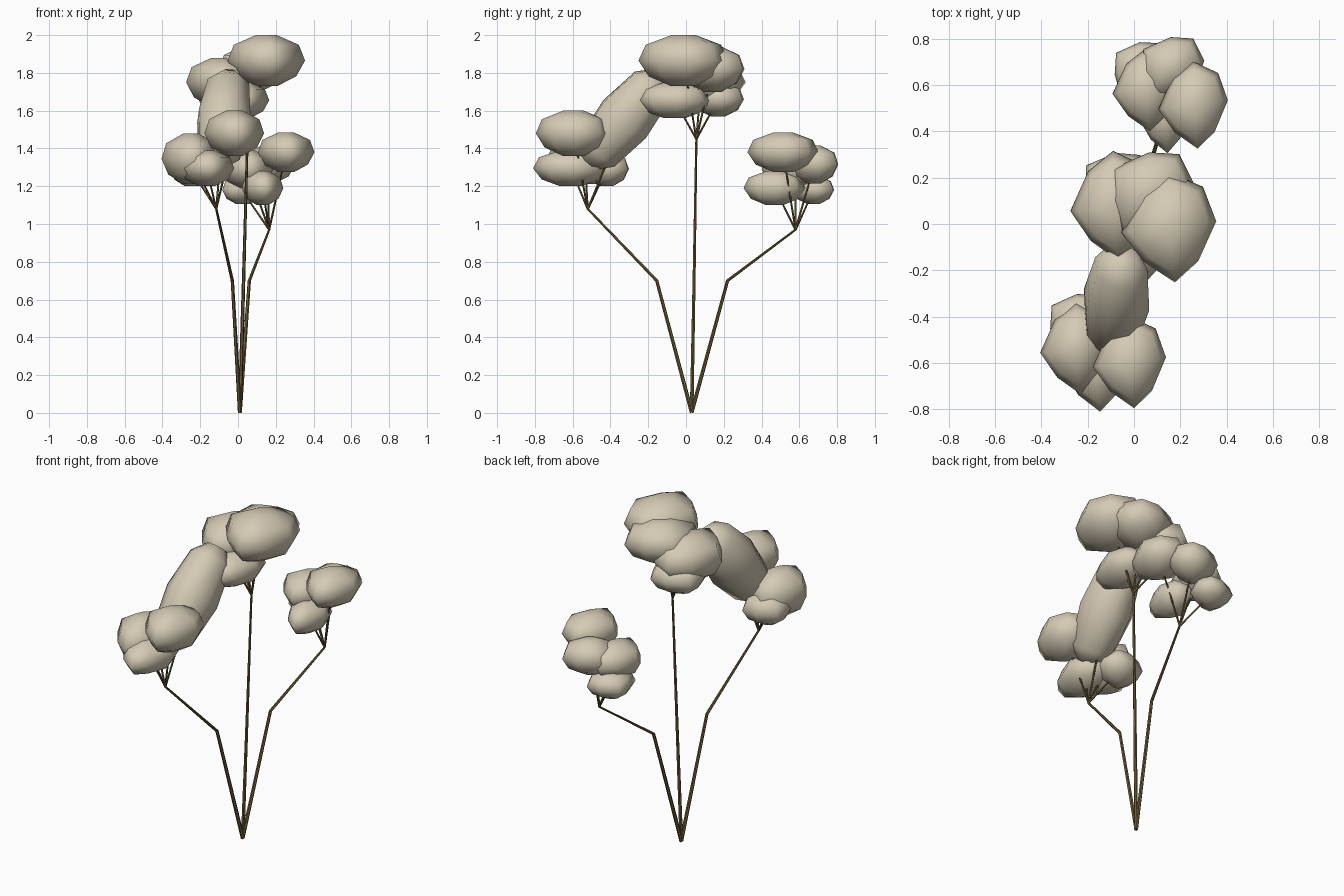
import bpy, bmesh, math
from mathutils import Vector, Euler

if "Cube" in bpy.data.objects:
    bpy.data.objects.remove(bpy.data.objects["Cube"])


def material(name, rgb):
    m = bpy.data.materials.new(name)
    m.diffuse_color = (*rgb, 1)
    m.use_nodes = True
    m.node_tree.nodes["Principled BSDF"].inputs["Base Color"].default_value = m.diffuse_color
    return m


LEAF = material("pale_foliage", (0.66, 0.595, 0.46))
BARK = material("dark_bark", (0.15, 0.105, 0.04))

# Plan outline of one foliage clump and its (height, radius) rings
OUTLINE = [(0, .98), (.72, .72), (1, .1), (.62, -.62),
           (.13, -1), (-.52, -.64), (-1, -.1), (-.58, .62)]
RINGS = [(-1, .28), (-.62, .77), (0, 1), (.62, .84), (1, .27)]
# Rounder, fuller shape for the one long clump
LONG_OUTLINE = [(math.cos(math.pi * (i + .5) / 4), math.sin(math.pi * (i + .5) / 4))
                for i in range(8)]
LONG_RINGS = [(-1, .4), (-.75, .85), (0, 1.06), (.75, .85), (1, .4)]


def finish(name, bm, mat):
    bmesh.ops.recalc_face_normals(bm, faces=bm.faces[:])
    me = bpy.data.meshes.new(name)
    bm.to_mesh(me)
    bm.free()
    me.materials.append(mat)
    ob = bpy.data.objects.new(name, me)
    bpy.context.collection.objects.link(ob)
    return ob


def clump(name, centre, half, rot=(0, 0, 0), outline=OUTLINE, levels=RINGS):
    bm = bmesh.new()
    turn = Euler([math.radians(a) for a in rot]).to_matrix()
    rings = []
    for z, r in levels:
        rings.append([bm.verts.new(Vector(centre) + turn @ Vector(
            (x * r * half[0], y * r * half[1], z * half[2]))) for x, y in outline])
    n = len(outline)
    for a, b in zip(rings, rings[1:]):
        for i in range(n):
            j = (i + 1) % n
            bm.faces.new((a[i], a[j], b[j], b[i]))
    bm.faces.new(rings[0])
    bm.faces.new(rings[-1])
    ob = finish(name, bm, LEAF)
    bpy.context.view_layer.objects.active = ob
    ob.select_set(True)
    bpy.ops.object.shade_smooth_by_angle(angle=math.radians(85))
    ob.select_set(False)


def stem(name, path, radii, sides=6):
    # Tapered tube through the points of a path
    bm = bmesh.new()
    pts = [Vector(p) for p in path]
    q = (pts[-1] - pts[0]).to_track_quat('Z', 'Y')
    rings = []
    for p, r in zip(pts, radii):
        rings.append([bm.verts.new(p + q @ Vector((
            r * math.cos(2 * math.pi * i / sides),
            r * math.sin(2 * math.pi * i / sides), 0))) for i in range(sides)])
    for a, b in zip(rings, rings[1:]):
        for i in range(sides):
            j = (i + 1) % sides
            bm.faces.new((a[i], a[j], b[j], b[i]))
    bm.faces.new(rings[0])
    bm.faces.new(rings[-1])
    finish(name, bm, BARK)


# Each branch: trunk path, then its clumps (centre, half size, rotation)
BASE = (0.01, 0.03, 0.003)
TURN = (0, 0, -40)
BRANCHES = {
    "front": ([BASE, (-.03, -.155, .70), (-.115, -.52, 1.08)], [
        ((-.02, -.595, 1.48), (.158, .20, .12)),
        ((-.25, -.535, 1.345), (.155, .20, .133)),
        ((-.165, -.61, 1.295), (.145, .20, .095)),
        ((-.25, -.42, 1.29), (.125, .15, .09), TURN),
        ((-.075, -.325, 1.555), (.14, .15, .30), (-40, 7, 0),
         LONG_OUTLINE, LONG_RINGS)]),
    "middle": ([BASE, (.03, .043, .72), (.05, .055, 1.45)], [
        ((.15, -.012, 1.865), (.205, .24, .135)),
        ((-.09, .08, 1.75), (.185, .24, .13)),
        ((.06, .14, 1.82), (.18, .215, .12), TURN),
        ((.025, -.06, 1.655), (.14, .20, .095)),
        ((-.08, .17, 1.66), (.15, .17, .09), TURN)]),
    "back": ([BASE, (.06, .22, .70), (.165, .58, .97)], [
        ((.255, .515, 1.38), (.15, .19, .105)),
        ((.05, .58, 1.29), (.143, .18, .10)),
        ((.155, .68, 1.315), (.135, .16, .10), TURN),
        ((.13, .47, 1.19), (.11, .165, .09)),
        ((.02, .675, 1.18), (.115, .14, .075), TURN)]),
}

for key, (path, clumps) in BRANCHES.items():
    stem(key + "_trunk", path, (.011, .009, .0065))
    for i, c in enumerate(clumps, 1):
        clump(f"{key}_foliage_{i}", *c)
        # Twig from the trunk tip into the clump
        stem(f"{key}_twig_{i}", [path[-1], c[0]], (.006, .0045), 5)
